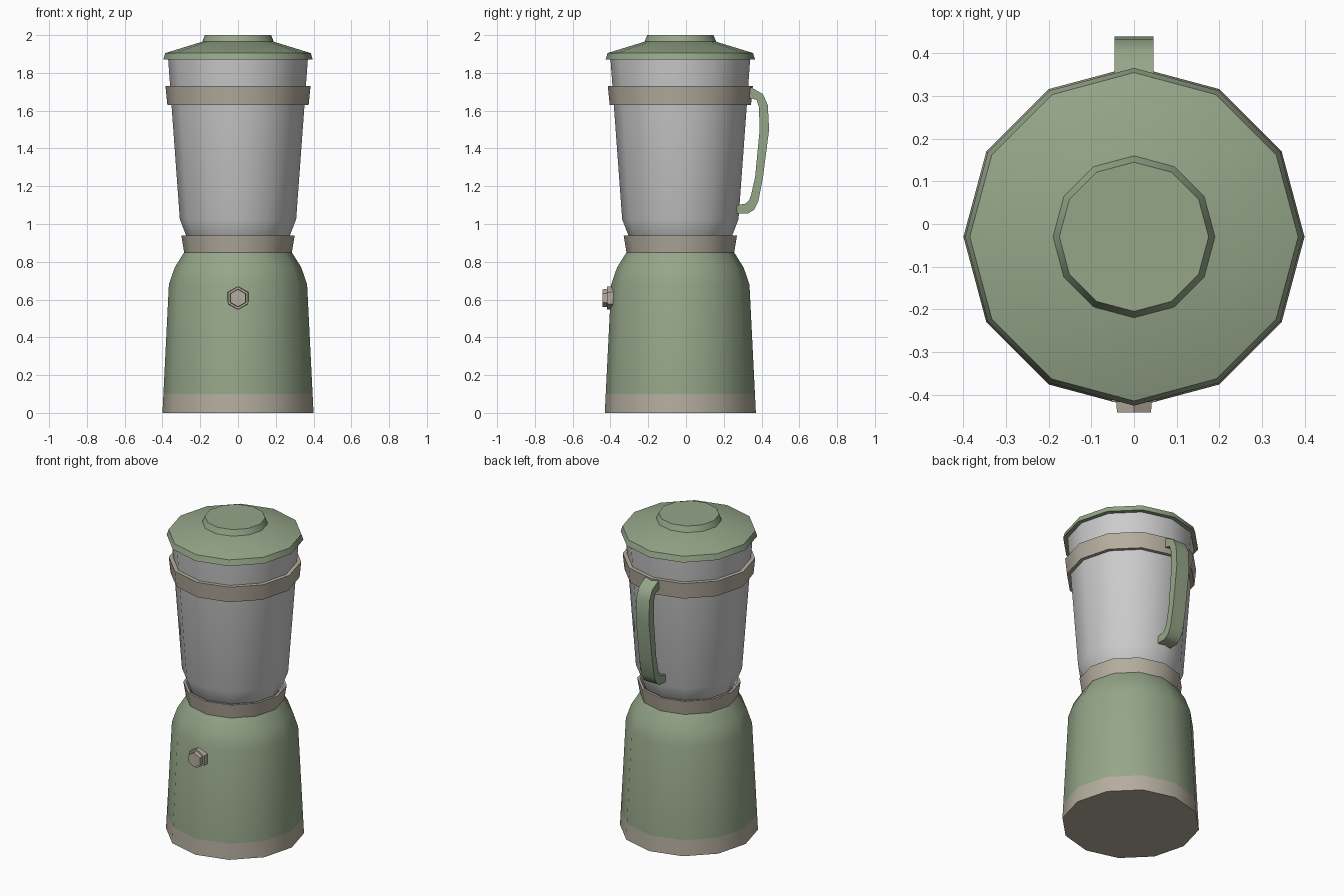
import bpy, bmesh, math

if "Cube" in bpy.data.objects:
    bpy.data.objects.remove(bpy.data.objects["Cube"])

CY = -0.03      # lathe axis of the appliance
SIDES = 12


def material(name, rgb):
    m = bpy.data.materials.new(name)
    m.diffuse_color = (*rgb, 1)
    m.use_nodes = True
    m.node_tree.nodes["Principled BSDF"].inputs["Base Color"].default_value = m.diffuse_color
    return m


green = material("sage green", (0.30, 0.38, 0.25))
beige = material("warm beige", (0.46, 0.42, 0.345))
glass = material("light grey glass", (0.60, 0.60, 0.60))


def finish(name, bm, *mats, smooth=True):
    bmesh.ops.recalc_face_normals(bm, faces=bm.faces)
    me = bpy.data.meshes.new(name)
    bm.to_mesh(me)
    bm.free()
    ob = bpy.data.objects.new(name, me)
    bpy.context.collection.objects.link(ob)
    for m in mats:
        me.materials.append(m)
    if smooth:
        bpy.ops.object.select_all(action='DESELECT')
        bpy.context.view_layer.objects.active = ob
        ob.select_set(True)
        bpy.ops.object.shade_smooth_by_angle(angle=math.radians(40))
    return ob


def lathe(name, profile, *mats, ring=False, split=None):
    """Revolve (radius, z) points; a ring closes on itself, otherwise ends are capped."""
    bm = bmesh.new()
    angles = [2 * math.pi * i / SIDES for i in range(SIDES)]
    loops = [[bm.verts.new((r * math.cos(a), CY + r * math.sin(a), z)) for a in angles]
             for r, z in profile]
    pairs = list(zip(loops, loops[1:]))
    if ring:
        pairs.append((loops[-1], loops[0]))
    else:
        bm.faces.new(loops[0])
        bm.faces.new(loops[-1])
    for lo, hi in pairs:
        for i in range(SIDES):
            j = (i + 1) % SIDES
            bm.faces.new((lo[i], lo[j], hi[j], hi[i]))
    if split is not None:
        for f in bm.faces:
            f.material_index = int(f.calc_center_median().z < split)
    return finish(name, bm, *mats)


# Motor housing with beige foot band
lathe("motor_base", [(0.40, 0), (0.395, 0.10), (0.366, 0.68), (0.335, 0.77), (0.285, 0.85)],
      green, beige, split=0.10)
# Collar holding the jar
lathe("jar_collar", [(0.26, 0.85), (0.285, 0.85), (0.30, 0.94), (0.285, 0.94), (0.26, 0.91)],
      beige, ring=True)
# Jar
lathe("jar", [(0.25, 0.90), (0.275, 0.94), (0.308, 1.025), (0.37, 1.875)], glass)
# Band around the jar
lathe("jar_band", [(0.345, 1.63), (0.374, 1.63), (0.384, 1.73), (0.355, 1.73)], beige, ring=True)
# Lid and its cap
lathe("lid", [(0.396, 1.87), (0.385, 1.905), (0.19, 1.965)], green)
lathe("lid_cap", [(0.192, 1.96), (0.175, 2.0)], green)

# Handle: side profile (y, z) extruded across x
outer = [(0.32, 1.73), (0.344, 1.724), (0.407, 1.688), (0.433, 1.63), (0.44, 1.50),
         (0.408, 1.25), (0.383, 1.12), (0.36, 1.075), (0.328, 1.055), (0.27, 1.055)]
inner = [(0.32, 1.665), (0.344, 1.665), (0.374, 1.657), (0.386, 1.62), (0.39, 1.50),
         (0.366, 1.25), (0.345, 1.155), (0.334, 1.125), (0.317, 1.108), (0.27, 1.10)]
bm = bmesh.new()
rows = [[bm.verts.new((x, *p)) for x, p in
         ((-0.046, o), (0.046, o), (0.046, i), (-0.046, i))] for o, i in zip(outer, inner)]
bm.faces.new(rows[0])
bm.faces.new(rows[-1])
for a, b in zip(rows, rows[1:]):
    for k in range(4):
        n = (k + 1) % 4
        bm.faces.new((a[k], a[n], b[n], b[k]))
finish("handle", bm, green)


# Hexagonal control knob: flange and button facing the front
def hexagon(name, r0, r1, y0, y1):
    bm = bmesh.new()
    loops = [[bm.verts.new((r * math.sin(k * math.pi / 3), y, 0.608 + r * math.cos(k * math.pi / 3)))
              for k in range(6)] for r, y in ((r0, y0), (r1, y1))]
    for loop in loops:
        bm.faces.new(loop)
    for k in range(6):
        n = (k + 1) % 6
        bm.faces.new((loops[0][k], loops[0][n], loops[1][n], loops[1][k]))
    finish(name, bm, beige, smooth=False)


hexagon("knob_flange", 0.064, 0.060, -0.37, -0.418)
hexagon("knob_button", 0.049, 0.046, -0.41, -0.442)
